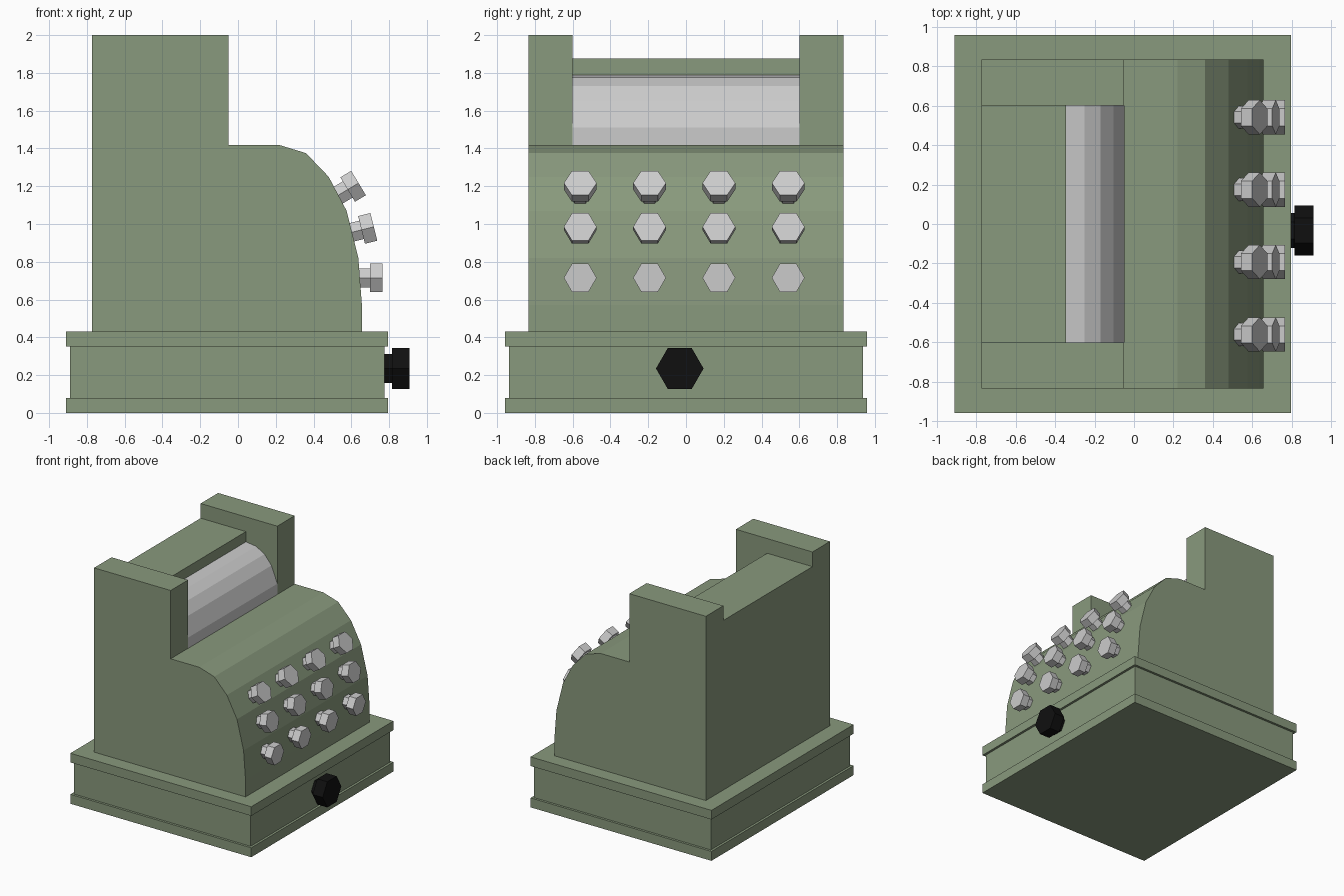
import bpy, bmesh, math
from mathutils import Matrix

if "Cube" in bpy.data.objects:
    bpy.data.objects.remove(bpy.data.objects["Cube"])


def material(name, rgb):
    m = bpy.data.materials.new(name)
    m.diffuse_color = (*rgb, 1)
    m.use_nodes = True
    m.node_tree.nodes["Principled BSDF"].inputs["Base Color"].default_value = m.diffuse_color
    return m


GREEN = material("green_paint", (0.25, 0.32, 0.205))
BLACK = material("black_plastic", (0.005, 0.005, 0.005))


def finish(name, bm, mat=None):
    bmesh.ops.recalc_face_normals(bm, faces=bm.faces[:])
    mesh = bpy.data.meshes.new(name)
    bm.to_mesh(mesh)
    bm.free()
    obj = bpy.data.objects.new(name, mesh)
    bpy.context.collection.objects.link(obj)
    if mat:
        mesh.materials.append(mat)
    return obj


def prism(name, profile, half_width, mat=None):
    """Extrude an (x, z) profile symmetrically along y."""
    bm = bmesh.new()
    face = bm.faces.new([bm.verts.new((x, -half_width, z)) for x, z in profile])
    new = bmesh.ops.extrude_face_region(bm, geom=[face])["geom"]
    verts = [v for v in new if isinstance(v, bmesh.types.BMVert)]
    bmesh.ops.translate(bm, verts=verts, vec=(0, 2 * half_width, 0))
    return finish(name, bm, mat)


def slab(name, x0, x1, half_width, z0, z1):
    return prism(name, [(x0, z0), (x1, z0), (x1, z1), (x0, z1)], half_width, GREEN)


def hex_button(name, tip, tilt, stem_r, head_r, head_len, total, mat=None):
    """Six-sided stem and wider head; tip is the centre of the outer face."""
    bm = bmesh.new()
    for r, near, far in ((stem_r, -total, -head_len), (head_r, -head_len, 0)):
        place = Matrix.Translation((0, 0, (near + far) / 2)) @ Matrix.Rotation(math.pi / 2, 4, 'Z')
        bmesh.ops.create_cone(bm, cap_ends=True, segments=6, radius1=r, radius2=r,
                              depth=far - near, matrix=place)
    # put a corner of each hexagon on the y axis
    corner = max(bm.verts, key=lambda v: abs(v.co.y)).co
    spin = math.pi / 2 - math.atan2(corner.y, corner.x)
    bm.transform(Matrix.Translation(tip)
                 @ Matrix.Rotation(math.pi / 2 - tilt, 4, 'Y')
                 @ Matrix.Rotation(spin, 4, 'Z'))
    return finish(name, bm, mat)


# Stepped base
slab("base_bottom_plate", -0.91, 0.795, 0.957, 0, 0.08)
slab("base_drawer_box", -0.89, 0.775, 0.937, 0.08, 0.352)
slab("base_top_plate", -0.91, 0.795, 0.957, 0.352, 0.43)

# Housing with curved keyboard side and tall rear
body = prism("housing", [
    (-0.772, 0.43), (0.656, 0.43), (0.656, 0.57), (0.637, 0.82), (0.575, 1.07),
    (0.48, 1.25), (0.36, 1.375), (0.22, 1.418), (-0.05, 1.418),
    (-0.05, 2.0), (-0.772, 2.0)], 0.835, GREEN)

# Recess between the cheeks, leaving the lower rear block
cutter = prism("recess_cutter", [
    (-1, 1.875), (-0.345, 1.875), (-0.345, 1.4), (0.1, 1.428),
    (0.1, 2.2), (-1, 2.2)], 0.6)
mod = body.modifiers.new("recess", 'BOOLEAN')
mod.operation = 'DIFFERENCE'
mod.solver = 'EXACT'
mod.object = cutter
bpy.context.view_layer.objects.active = body
bpy.ops.object.modifier_apply(modifier=mod.name)
bpy.data.objects.remove(cutter)

# Faceted display roller filling the recess
prism("display_roller", [
    (-0.36, 1.36), (-0.049, 1.36), (-0.049, 1.51), (-0.105, 1.65),
    (-0.17, 1.73), (-0.25, 1.775), (-0.36, 1.79)], 0.6)

# Three rows of four keys, following the curve
for row, (x, z, tilt) in enumerate([(0.766, 0.715, 0), (0.719, 0.985, 14), (0.638, 1.217, 31)]):
    for col in range(4):
        hex_button(f"key_{row + 1}_{col + 1}", (x, -0.56 + 0.367 * col, z),
                   math.radians(tilt), 0.058, 0.087, 0.067, 0.16)

# Drawer knob
hex_button("drawer_knob", (0.909, -0.033, 0.235), 0, 0.088, 0.126, 0.095, 0.15, BLACK)
